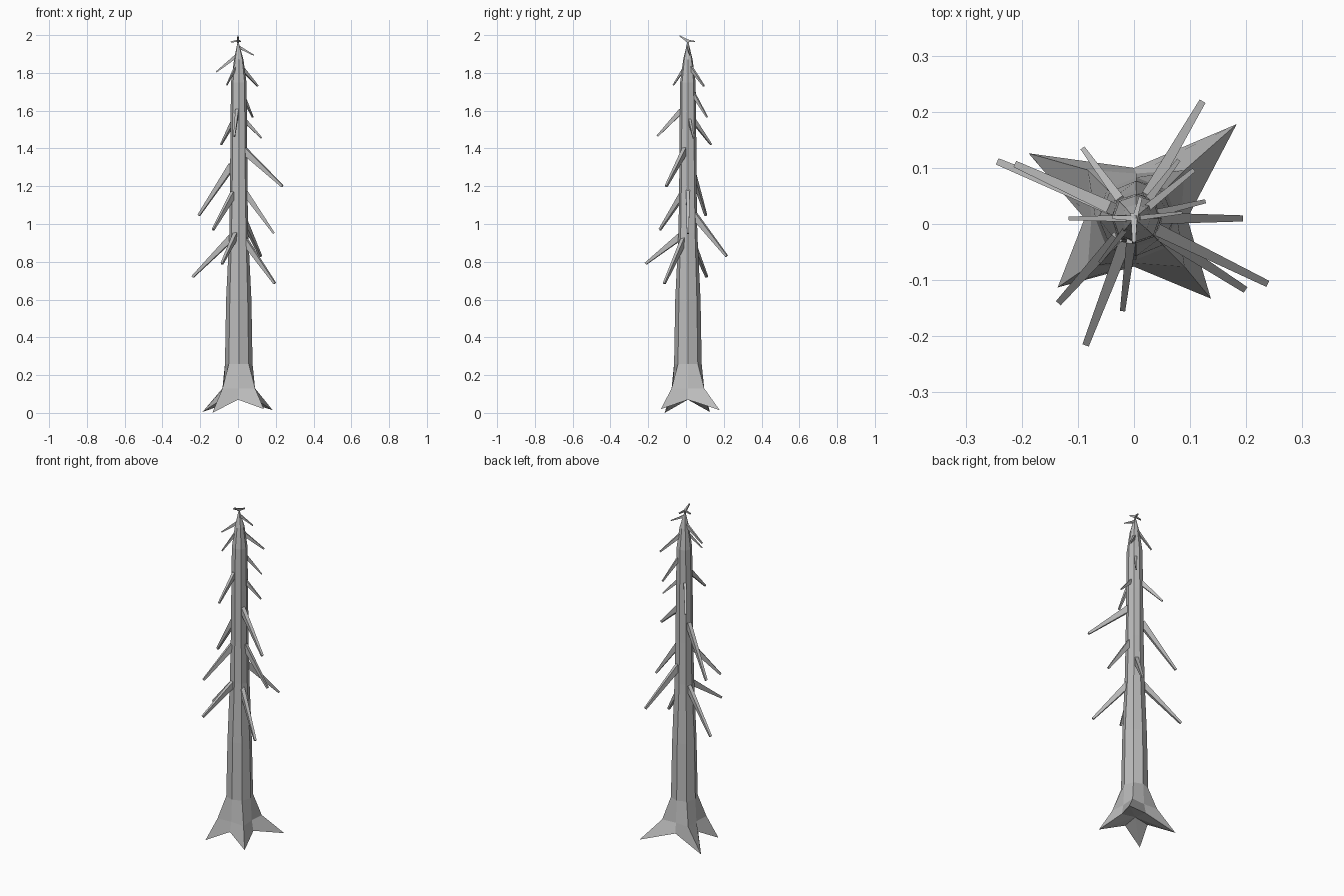
import bpy, bmesh, math
from mathutils import Vector

bark = bpy.data.materials.new("grey bark")
bark.diffuse_color = (0.5, 0.5, 0.5, 1)


def make(name, bm):
    bmesh.ops.recalc_face_normals(bm, faces=bm.faces)
    me = bpy.data.meshes.new(name)
    bm.to_mesh(me)
    bm.free()
    me.materials.append(bark)
    ob = bpy.data.objects.new(name, me)
    bpy.context.collection.objects.link(ob)
    return ob


# Trunk: star of four roots blending into a tapering octagon
bm = bmesh.new()
star = [(0.095, 0.01, 0.07), (0.183, 0.178, 0.015), (0, 0.1, 0.07), (-0.188, 0.126, 0.005),
        (-0.088, 0.01, 0.07), (-0.136, -0.113, 0.0), (0, -0.076, 0.07), (0.137, -0.133, 0.02)]
rings = [[bm.verts.new(p) for p in star]]
profile = [(0.13, 0.08, 0.122), (0.26, 0.073, 0.074), (0.6, 0.067, 0.067), (0.95, 0.050, 0.054),
           (1.2, 0.046, 0.049), (1.5, 0.044, 0.046), (1.75, 0.041, 0.043), (1.87, 0.025, 0.027)]
for z, flat, diag in profile:
    ring = []
    for i in range(8):
        r = diag if i % 2 else flat
        a = math.radians(45 * i)
        ring.append(bm.verts.new((0.004 + r * math.cos(a), 0.01 + r * math.sin(a), z)))
    rings.append(ring)
for lo, hi in zip(rings, rings[1:]):
    for i in range(8):
        j = (i + 1) % 8
        bm.faces.new((lo[i], lo[j], hi[j], hi[i]))
tip = bm.verts.new((0, 0.01, 1.975))
under = bm.verts.new((0, 0.01, 0.085))
for i in range(8):
    j = (i + 1) % 8
    bm.faces.new((rings[-1][i], rings[-1][j], tip))
    bm.faces.new((rings[0][j], rings[0][i], under))
make("trunk", bm)


# Branch: tapered four-sided spike, taller than wide
def branch(name, start, end, w0, h0, w1, h1):
    start, end = Vector(start), Vector(end)
    d = (end - start).normalized()
    side = d.cross(Vector((0, 0, 1))).normalized()
    up = side.cross(d)
    bm = bmesh.new()
    ends = []
    for p, w, h in ((start, w0, h0), (end, w1, h1)):
        ends.append([bm.verts.new(p + side * w * s + up * h * t)
                     for s, t in ((-1, -1), (1, -1), (1, 1), (-1, 1))])
    a, b = ends
    for i in range(4):
        j = (i + 1) % 4
        bm.faces.new((a[i], a[j], b[j], b[i]))
    bm.faces.new(a[::-1])
    bm.faces.new(b)
    make(name, bm)


# Drooping branches: tip x, y, z and height where they leave the trunk
tips = [(-0.24, 0.11, 0.72, 0.93), (0.195, -0.115, 0.685, 0.92), (0.12, 0.215, 0.83, 1.05),
        (-0.085, -0.213, 0.79, 0.94), (0.19, 0.01, 0.95, 1.17), (-0.132, -0.138, 0.97, 1.16),
        (-0.208, 0.105, 1.045, 1.31), (0.235, -0.105, 1.2, 1.39), (-0.02, -0.152, 1.465, 1.6),
        (0.125, 0.04, 1.455, 1.55), (-0.09, 0.133, 1.42, 1.55), (0.078, 0.112, 1.565, 1.69),
        (0.105, 0.095, 1.73, 1.83), (-0.06, -0.067, 1.735, 1.83), (-0.115, 0.01, 1.805, 1.89),
        (0.085, 0.02, 1.893, 1.935)]
for n, (x, y, z, zb) in enumerate(tips):
    out = Vector((x, y - 0.01, 0))
    r = 0.035 if zb < 1.8 else (0.02 if zb < 1.88 else 0.008)
    s = out.normalized() * r
    k = min(1, out.length / 0.21)
    branch(f"branch_{n + 1}", (s.x, s.y + 0.01, zb), (x, y, z),
           0.011 * k, 0.018 * k, 0.006 * k, 0.006 * k)

# Small twigs crossing at the crown
branch("crown_twig_front", (0, 0.015, 1.965), (0, -0.034, 1.996), 0.006, 0.008, 0.003, 0.003)
branch("crown_twig_back", (0, 0.005, 1.97), (0.012, 0.048, 1.966), 0.005, 0.006, 0.003, 0.003)
branch("crown_twig_side", (0.005, 0.01, 1.972), (-0.038, 0.012, 1.963), 0.005, 0.006, 0.003, 0.003)
